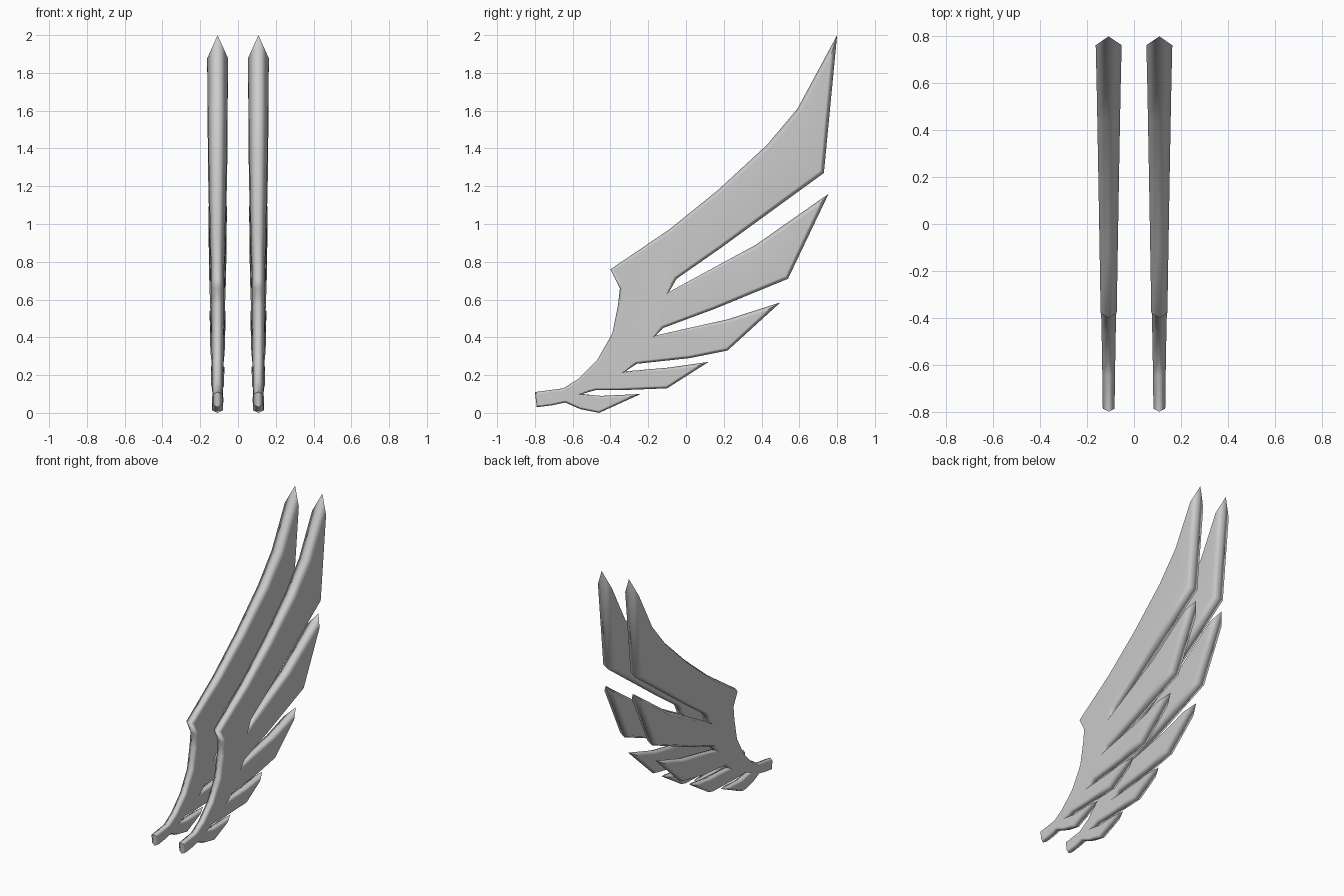
import bpy, bmesh, math
from mathutils import Vector

default_cube = bpy.data.objects.get("Cube")
if default_cube:
    bpy.data.objects.remove(default_cube, do_unlink=True)

# Single plain material
grey = bpy.data.materials.new("plain_grey")
grey.use_nodes = True
colour = (0.6, 0.6, 0.6, 1)
grey.diffuse_color = colour
grey.node_tree.nodes["Principled BSDF"].inputs["Base Color"].default_value = colour

# Side profile of one wing as (y, z) points, counter-clockwise from the top tip
leading_edge = [(.8, 2), (.59, 1.61), (.43, 1.42), (.17, 1.18), (-.09, .97),
                (-.4, .76), (-.35, .66), (-.36, .57), (-.39, .42), (-.47, .28),
                (-.57, .18), (-.65, .13)]
root_stub = [(-.8, .11), (-.79, .03), (-.71, .04), (-.64, .055)]
# Each feather: lower edge, point, upper edge back to the slit end
feathers = [
    [(-.56, .02), (-.46, 0), (-.24, .1), (-.45, .09), (-.55, .1)],
    [(-.48, .12), (-.35, .12), (-.1, .13), (.12, .27), (-.09, .24), (-.32, .22)],
    [(-.26, .26), (.02, .29), (.22, .33), (.5, .585), (.22, .495), (-.16, .41)],
    [(-.12, .45), (.15, .55), (.54, .71), (.755, 1.16), (.37, .89), (-.09, .64)],
    [(-.05, .71), (.18, .87), (.73, 1.27)],
]
outline = [Vector(p) for p in leading_edge + root_stub + sum(feathers, [])]


def half_thickness(p):
    """The wing thickens steadily towards the upper feather tip."""
    return .034 + .012 * p.x + .0065 * p.y


def inset_point(i):
    """Move an outline corner inwards so that the rim gets an even bevel."""
    p = outline[i]
    before = (p - outline[i - 1]).normalized()
    after = (outline[(i + 1) % len(outline)] - p).normalized()
    normals = [Vector((-e.y, e.x)) for e in (before, after)]
    bisector = (normals[0] + normals[1]).normalized()
    stretch = 1 / max(bisector.dot(normals[0]), .1)
    if before.cross(after) < 0:      # slit ends stay short
        stretch = min(stretch, 1.6)
    return p + bisector * stretch * half_thickness(p) * .45


def build_wing(name, x):
    bm = bmesh.new()
    rim = [bm.verts.new((0, p.x, p.y)) for p in outline]
    inner = [inset_point(i) for i in range(len(outline))]
    for side in (1, -1):
        ring = [bm.verts.new((side * half_thickness(p), p.x, p.y)) for p in inner]
        bm.faces.new(ring)
        for i in range(len(rim)):
            bm.faces.new((rim[i - 1], rim[i], ring[i], ring[i - 1]))
    bmesh.ops.recalc_face_normals(bm, faces=bm.faces)
    mesh = bpy.data.meshes.new(name)
    bm.to_mesh(mesh)
    bm.free()
    mesh.materials.append(grey)
    wing = bpy.data.objects.new(name, mesh)
    wing.location.x = x
    bpy.context.collection.objects.link(wing)
    # Soft rim with flat sides
    bpy.ops.object.select_all(action='DESELECT')
    wing.select_set(True)
    bpy.context.view_layer.objects.active = wing
    bpy.ops.object.shade_smooth_by_angle(angle=math.radians(75))
    soften = wing.modifiers.new("soft_rim", 'WEIGHTED_NORMAL')
    soften.keep_sharp = True


build_wing("left_wing", .108)
build_wing("right_wing", -.108)
